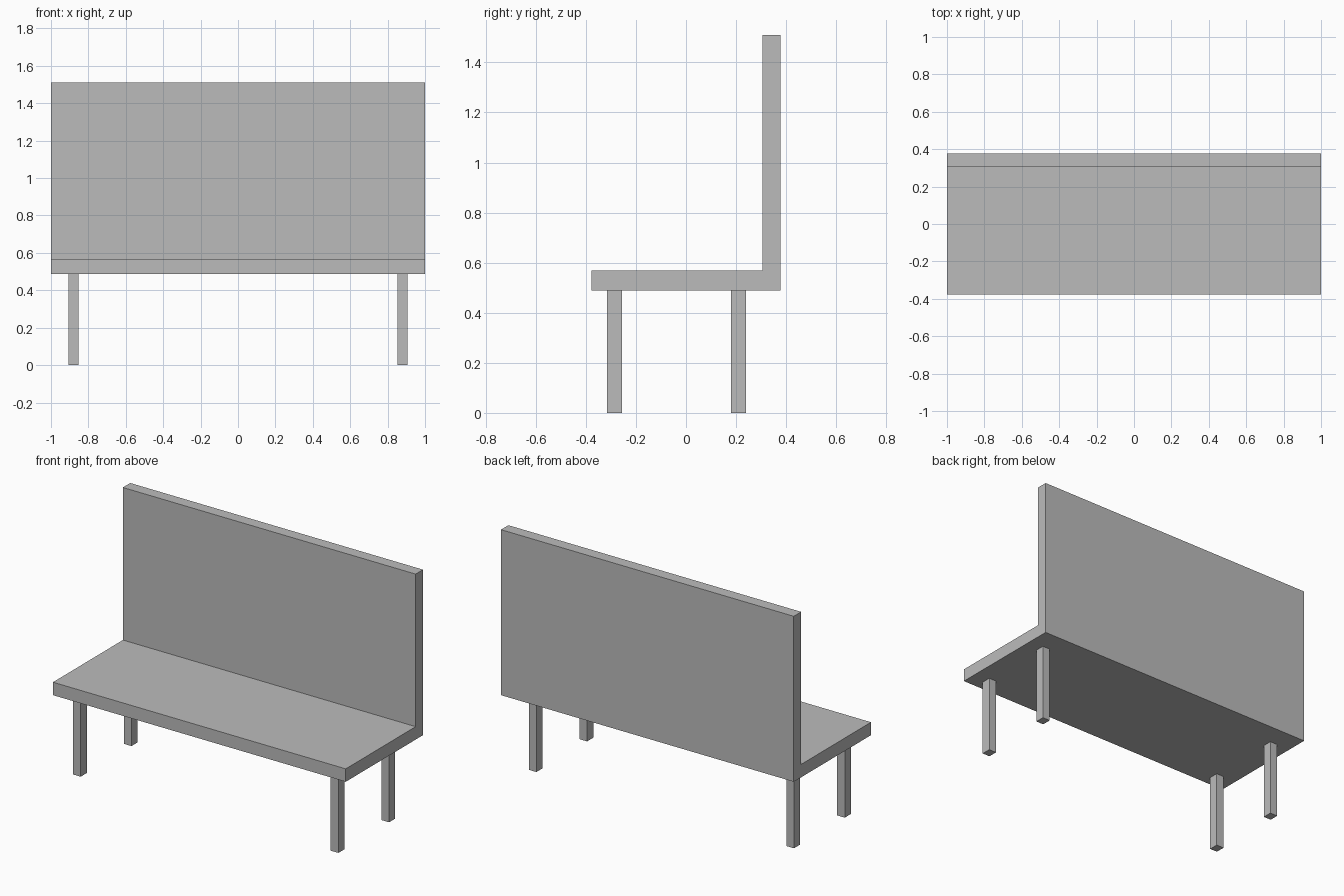
import bpy
import bmesh
from mathutils import Matrix, Vector

default = bpy.data.objects.get("Cube")
if default:
    bpy.data.objects.remove(default, do_unlink=True)

# Single flat grey
grey = bpy.data.materials.new("plain grey")
grey.use_nodes = True
colour = (0.5, 0.5, 0.5, 1.0)
grey.diffuse_color = colour
grey.node_tree.nodes["Principled BSDF"].inputs["Base Color"].default_value = colour

WIDTH = 2.0
FRONT, BACK = -0.377, 0.377
BACKREST_Y = 0.305
SEAT_BOTTOM, SEAT_TOP, TOP = 0.488, 0.568, 1.51
LEG_SIZE = (0.052, 0.06)


def finish(name, bm):
    bmesh.ops.recalc_face_normals(bm, faces=bm.faces)
    mesh = bpy.data.meshes.new(name)
    bm.to_mesh(mesh)
    bm.free()
    mesh.materials.append(grey)
    obj = bpy.data.objects.new(name, mesh)
    bpy.context.collection.objects.link(obj)
    return obj


# Seat and backrest: one L-shaped profile extruded across the width
profile = [(FRONT, SEAT_BOTTOM), (BACK, SEAT_BOTTOM), (BACK, TOP),
           (BACKREST_Y, TOP), (BACKREST_Y, SEAT_TOP), (FRONT, SEAT_TOP)]
bm = bmesh.new()
end = bm.faces.new([bm.verts.new((-WIDTH / 2, y, z)) for y, z in profile])
extruded = bmesh.ops.extrude_face_region(bm, geom=[end], use_keep_orig=True)
moved = [v for v in extruded["geom"] if isinstance(v, bmesh.types.BMVert)]
bmesh.ops.translate(bm, verts=moved, vec=(WIDTH, 0, 0))
finish("seat_and_backrest", bm)


# Legs
def leg(name, x, y):
    bm = bmesh.new()
    place = Matrix.Translation((x, y, SEAT_BOTTOM / 2))
    scale = Matrix.Diagonal(Vector((*LEG_SIZE, SEAT_BOTTOM, 1)))
    bmesh.ops.create_cube(bm, size=1, matrix=place @ scale)
    finish(name, bm)


for side, x in (("left", 0.88), ("right", -0.88)):
    for row, y in (("front", -0.285), ("back", 0.21)):
        leg(f"{row}_{side}_leg", x, y)
